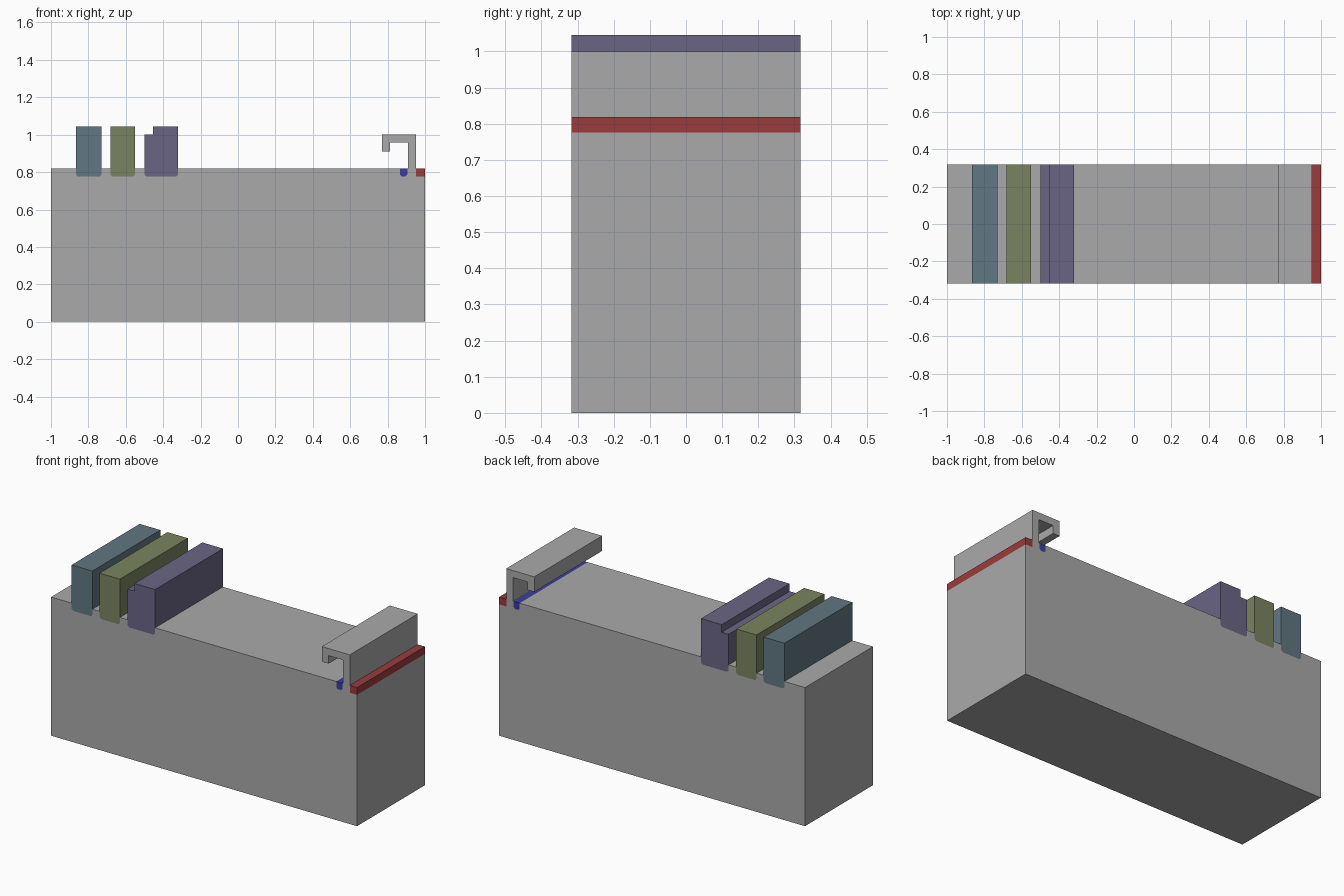
import bpy
import bmesh

if "Cube" in bpy.data.objects:
    bpy.data.objects.remove(bpy.data.objects["Cube"], do_unlink=True)

HALF_DEPTH = 0.317
TOP, FLOOR = 0.819, 0.776   # block surface and slot floor
CHAMFER = 0.01


def material(name, r, g, b):
    mat = bpy.data.materials.new(name)
    mat.use_nodes = True
    mat.diffuse_color = (r, g, b, 1)
    bsdf = next(n for n in mat.node_tree.nodes if n.type == 'BSDF_PRINCIPLED')
    bsdf.inputs["Base Color"].default_value = (r, g, b, 1)
    return mat


def extrude_profile(name, points, mat):
    """Extrude an x-z outline through the full depth."""
    bm = bmesh.new()
    face = bm.faces.new([bm.verts.new((x, -HALF_DEPTH, z)) for x, z in points])
    result = bmesh.ops.extrude_face_region(bm, geom=[face])
    moved = [v for v in result["geom"] if isinstance(v, bmesh.types.BMVert)]
    bmesh.ops.translate(bm, verts=moved, vec=(0, 2 * HALF_DEPTH, 0))
    bmesh.ops.recalc_face_normals(bm, faces=bm.faces)
    mesh = bpy.data.meshes.new(name)
    bm.to_mesh(mesh)
    bm.free()
    mesh.materials.append(mat)
    obj = bpy.data.objects.new(name, mesh)
    bpy.context.collection.objects.link(obj)
    return obj


def slot_bottom(x0, x1):
    """Chamfered bottom of a part that sits in a slot, left to right."""
    return [(x0, FLOOR + CHAMFER), (x0 + CHAMFER, FLOOR),
            (x1 - CHAMFER, FLOOR), (x1, FLOOR + CHAMFER)]


grey = material("grey", 0.40, 0.40, 0.40)
steel_blue = material("steel blue", 0.120, 0.184, 0.223)
olive = material("olive green", 0.195, 0.231, 0.117)
purple = material("dusty purple", 0.147, 0.130, 0.235)
red = material("dark red", 0.328, 0.045, 0.045)
blue = material("deep blue", 0.045, 0.045, 0.352)

# Parts standing in slots: name, x range, outline above the slot, colour
inserts = [
    ("outer_bar", -0.865, -0.73, [(-0.73, 1.045), (-0.865, 1.045)], steel_blue),
    ("middle_bar", -0.683, -0.55, [(-0.55, 1.045), (-0.683, 1.045)], olive),
    ("stepped_bar", -0.50, -0.32,
     [(-0.32, 1.045), (-0.455, 1.045), (-0.455, 1.0), (-0.50, 1.0)], purple),
    ("inner_strip", 0.865, 0.905, [(0.905, TOP), (0.865, TOP)], blue),
]

# Block with slots cut along its top
outline = [(-1, 0), (-1, TOP)]
for name, x0, x1, upper, mat in inserts:
    bottom = slot_bottom(x0, x1)
    extrude_profile(name, bottom + upper, mat)
    outline += [(x0, TOP)] + bottom + [(x1, TOP)]
outline += [(0.953, TOP), (0.953, FLOOR), (1, FLOOR), (1, 0)]
extrude_profile("block", outline, grey)

# Edge strip on the end of the block
extrude_profile("edge_strip", [(0.953, FLOOR), (1, FLOOR), (1, TOP), (0.953, TOP)], red)

# Hooked rail above the inner strip
extrude_profile("hook_rail", [
    (0.908, TOP), (0.953, TOP), (0.953, 1.0), (0.77, 1.0), (0.77, 0.911),
    (0.814, 0.911), (0.814, 0.958), (0.908, 0.958)], grey)
